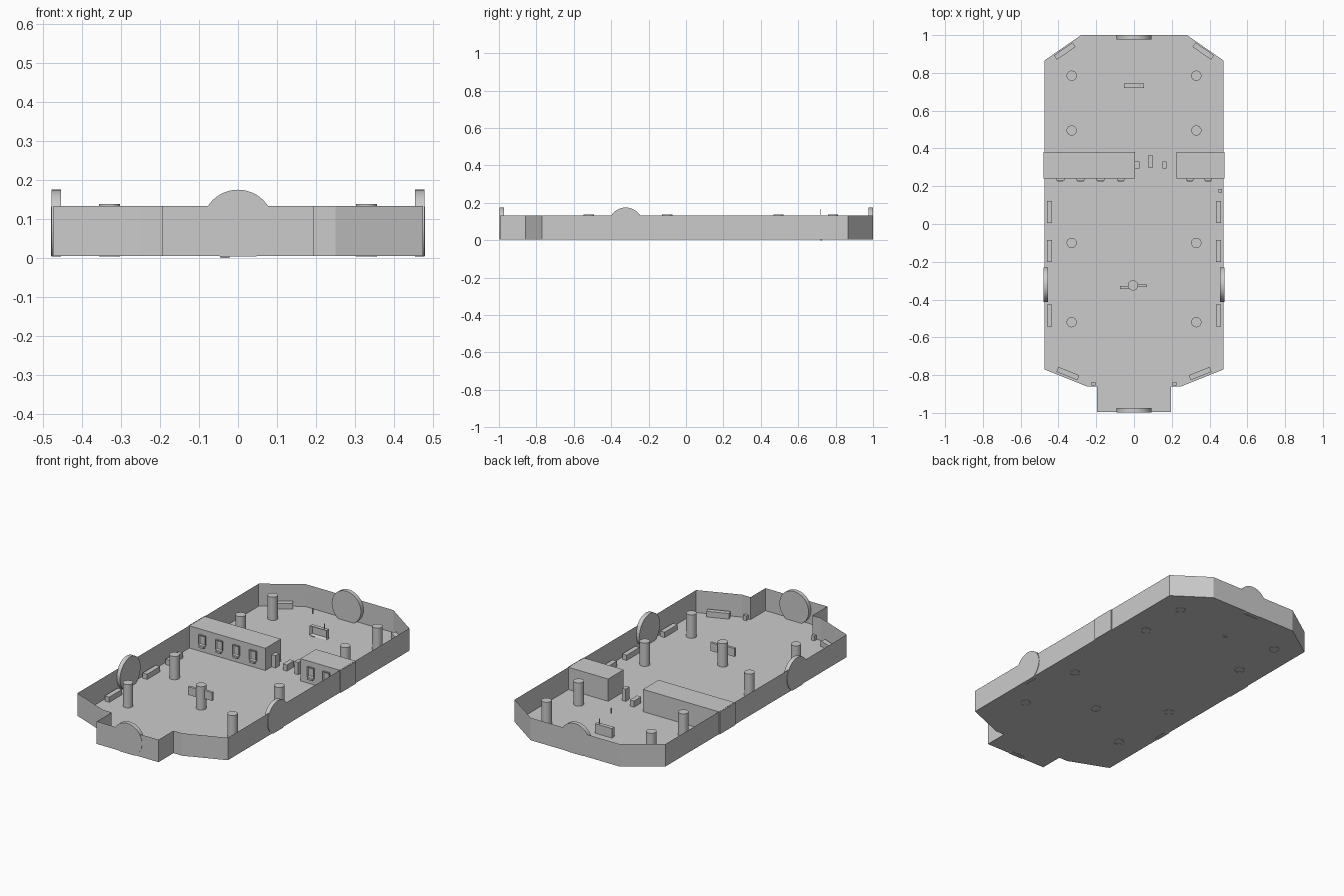
import bpy, bmesh
from math import radians, atan2
from mathutils import Matrix, Vector

if "Cube" in bpy.data.objects:
    bpy.data.objects.remove(bpy.data.objects["Cube"])

FLOOR, TOP = 0.005, 0.133


def finish(name, bm, smooth=False):
    me = bpy.data.meshes.new(name)
    bm.to_mesh(me)
    bm.free()
    ob = bpy.data.objects.new(name, me)
    bpy.context.collection.objects.link(ob)
    if smooth:
        bpy.ops.object.select_all(action='DESELECT')
        ob.select_set(True)
        bpy.context.view_layer.objects.active = ob
        bpy.ops.object.shade_smooth_by_angle(angle=radians(40))
    return ob


def box(name, x, y, z, rot=0.0):
    """Box from (min, max) ranges, turned about its own centre."""
    mid = Vector([(a + b) / 2 for a, b in (x, y, z)])
    size = [b - a for a, b in (x, y, z)]
    bm = bmesh.new()
    bmesh.ops.create_cube(bm, size=1, matrix=Matrix.Translation(mid)
                          @ Matrix.Rotation(rot, 4, 'Z') @ Matrix.Diagonal((*size, 1)))
    return finish(name, bm)


def framed_panel(name, x, y, z, border):
    """Box whose front (-y) face has a raised border around a recessed panel."""
    ob = box(name, x, y, z)
    bm = bmesh.new()
    bm.from_mesh(ob.data)
    bm.normal_update()
    front = [f for f in bm.faces if f.normal.y < -0.9]
    bmesh.ops.inset_region(bm, faces=front, thickness=border)
    bmesh.ops.translate(bm, verts=front[0].verts, vec=(0, (y[1] - y[0]) * 0.6, 0))
    bm.to_mesh(ob.data)
    bm.free()


def cylinder(name, radius, depth, matrix, segments):
    bm = bmesh.new()
    bmesh.ops.create_cone(bm, cap_ends=True, segments=segments, radius1=radius,
                          radius2=radius, depth=depth, matrix=matrix)
    # Trim anything reaching below the floor
    bmesh.ops.bisect_plane(bm, geom=bm.verts[:] + bm.edges[:] + bm.faces[:],
                           plane_co=(0, 0, 0.003), plane_no=(0, 0, -1), clear_outer=True)
    return finish(name, bm, True)


# Hall shell: floor sheet with thin walls around it
half = [(0.195, -0.995), (0.195, -0.86), (0.25, -0.86), (0.475, -0.77),
        (0.475, 0.865), (0.28, 1.0)]
outline = half + [(-x, y) for x, y in reversed(half)]
bm = bmesh.new()
low = [bm.verts.new((x, y, FLOOR)) for x, y in outline]
high = [bm.verts.new((x, y, TOP)) for x, y in outline]
bm.faces.new(low)
for i in range(len(low)):
    j = (i + 1) % len(low)
    bm.faces.new((low[i], low[j], high[j], high[i]))
finish("hall_shell", bm)

# Round wall discs, front/back and both sides
for name, pos, axis in (("front_disc", (0, -0.985, 0.083), 'X'),
                        ("back_disc", (0, 0.988, 0.083), 'X'),
                        ("left_disc", (-0.466, -0.322, 0.083), 'Y'),
                        ("right_disc", (0.466, -0.322, 0.083), 'Y')):
    cylinder(name, 0.092, 0.024, Matrix.Translation(pos)
             @ Matrix.Rotation(radians(90), 4, axis), 48)

# Pillars
spots = [(s * 0.33, y) for s in (-1, 1) for y in (0.785, 0.495, -0.10, -0.52)]
for x, y in spots + [(-0.005, -0.325)]:
    cylinder("pillar", 0.027, 0.135, Matrix.Translation((x, y, 0.0705)), 24)

# Office blocks with service windows and ledges
box("left_office", (-0.48, 0.005), (0.24, 0.38), (FLOOR, TOP - 0.001))
box("right_office", (0.225, 0.48), (0.24, 0.38), (FLOOR, TOP - 0.001))
for x in (-0.39, -0.283, -0.177, -0.07, 0.295, 0.393):
    framed_panel("service_window", (x - 0.021, x + 0.021), (0.231, 0.241),
                 (0.045, 0.102), 0.008)
    box("window_ledge", (x - 0.015, x + 0.015), (0.224, 0.241), (0.032, 0.042))

# Entry gates between the offices
box("left_gate", (0.006, 0.03), (0.295, 0.33), (FLOOR, 0.075))
box("middle_gate", (0.074, 0.1), (0.298, 0.363), (FLOOR, 0.04))
box("right_gate", (0.15, 0.173), (0.295, 0.33), (FLOOR, 0.075))

# Benches along the side walls and angled corners
for s in (-1, 1):
    for y in (0.063, -0.142, -0.484):
        cx = s * 0.447
        box("side_bench", (cx - 0.014, cx + 0.014), (y - 0.058, y + 0.058), (FLOOR, 0.035))
    for cx, cy, ang in ((0.367, 0.915, -atan2(0.135, 0.195)),
                        (0.35, -0.792, atan2(0.09, 0.225))):
        box("corner_bench", (s * cx - 0.06, s * cx + 0.06), (cy - 0.014, cy + 0.014),
            (FLOOR, 0.037), s * ang)
    # Small bins at the entrance
    bx = s * 0.215
    box("entrance_bin", (bx - 0.01, bx + 0.01), (-0.854, -0.836), (FLOOR, 0.032))
box("side_bin", (0.448, 0.465), (0.167, 0.184), (FLOOR, 0.04))

# Sign boards on the central pillar
box("left_sign", (-0.075, -0.005), (-0.343, -0.329), (0.068, 0.115))
box("right_sign", (0.0, 0.07), (-0.333, -0.319), (0.068, 0.115))

# Framed notice board at the back with its thin rods
framed_panel("notice_board", (-0.052, 0.053), (0.72, 0.743), (0.008, 0.062), 0.01)
box("upper_rod", (-0.035, -0.031), (0.719, 0.723), (0.135, 0.167))
box("short_rod", (0.03, 0.034), (0.73, 0.734), (0.06, 0.092))
box("board_foot", (-0.045, -0.022), (0.718, 0.728), (0.0, 0.009))
